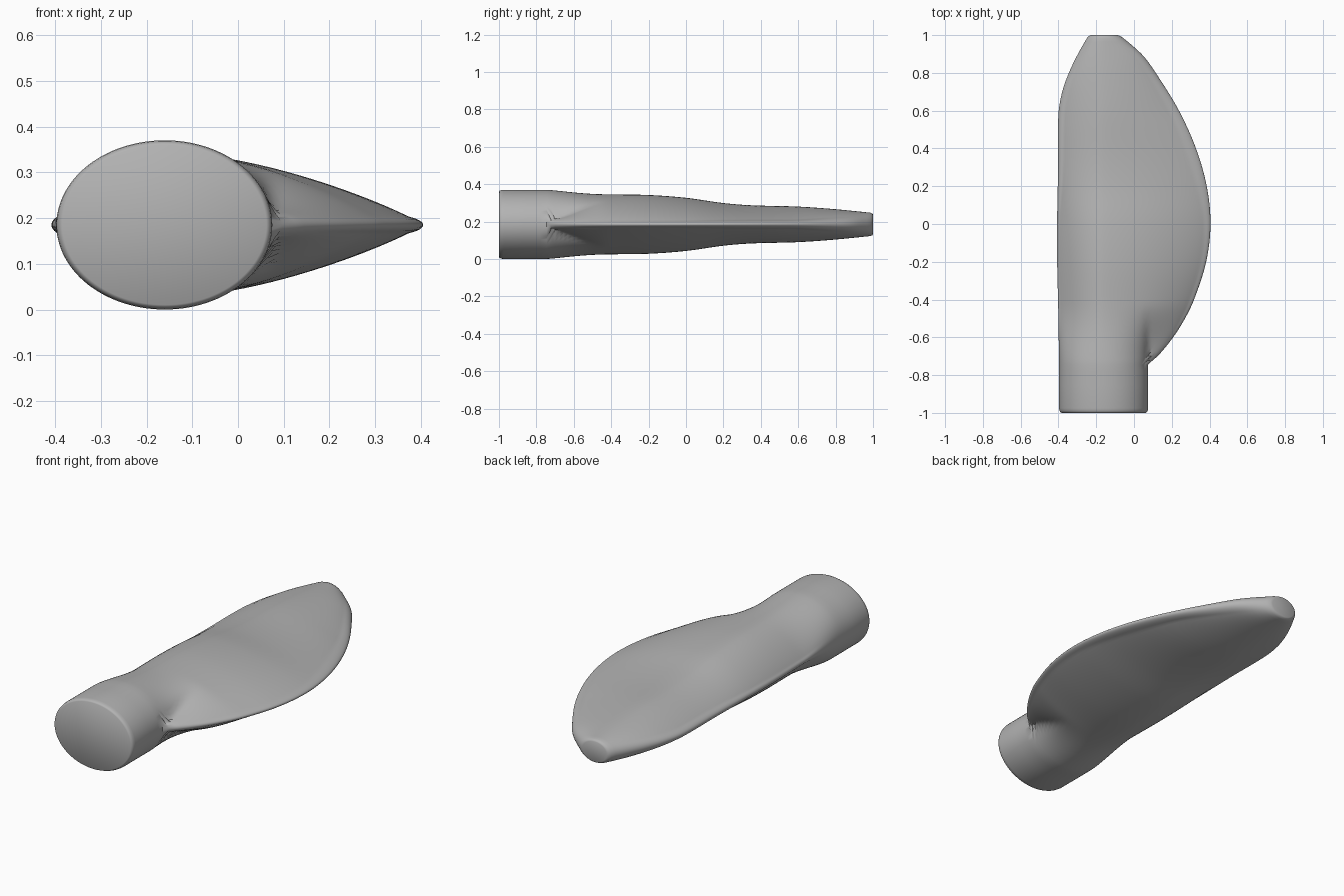
import bpy, bmesh, math

if "Cube" in bpy.data.objects:
    bpy.data.objects.remove(bpy.data.objects["Cube"])

SEG = 112          # points around each section
XP, ZC = -0.16, 0.19   # spine position

# (y, value) curves read along the blade length
TRAIL = [(-.74, .075), (-.7, .125), (-.6, .207), (-.5, .27), (-.4, .318), (-.2, .382), (0, .405),
         (.2, .385), (.4, .328), (.6, .238), (.8, .115), (.9, .04), (1, -.075)]
LEAD = [(-.74, -.397), (-.5, -.4), (-.1, -.408), (.3, -.402), (.58, -.4), (.7, -.38), (.8, -.345),
        (.9, -.297), (1, -.24)]
THICK = [(-.74, .185), (-.5, .163), (-.2, .157), (0, .142), (.2, .114), (.35, .102),
         (.6, .095), (.8, .081), (1, .061)]


def curve(pts, y):
    """Smooth interpolation through the points, constant outside them."""
    if y <= pts[0][0]:
        return pts[0][1]
    if y >= pts[-1][0]:
        return pts[-1][1]
    i = max(k for k in range(len(pts) - 1) if pts[k][0] <= y)

    def slope(k):
        a, b = pts[max(k - 1, 0)], pts[min(k + 1, len(pts) - 1)]
        return (b[1] - a[1]) / (b[0] - a[0])
    (y0, v0), (y1, v1) = pts[i], pts[i + 1]
    d = y1 - y0
    t = (y - y0) / d
    return ((2*t**3 - 3*t*t + 1) * v0 + (t**3 - 2*t*t + t) * d * slope(i)
            + (3*t*t - 2*t**3) * v1 + (t**3 - t*t) * d * slope(i + 1))


def smooth(a, b, y):
    t = min(max((y - a) / (b - a), 0), 1)
    return t * t * (3 - 2 * t)


def section(y, scale=1.0):
    """Round root section blending into a thin-edged blade section."""
    right, left, h = curve(TRAIL, y) - XP, XP - curve(LEAD, y), curve(THICK, y)
    blade = smooth(-.76, -.42, y)
    tip = smooth(.55, 1, y)
    out = []
    for k in range(SEG):
        a = 2 * math.pi * k / SEG
        c, s = math.cos(a), math.sin(a)
        width = right if c > 0 else left
        u = abs(c)
        x = u * width
        core = min(width, .235 if c > 0 else left)
        ellipse = h * math.sqrt(max(0, 1 - (x / core) ** 2))
        rim = .03 * math.sqrt(max(0, 1 - u ** 8))
        root = max(ellipse, rim)
        wing = max(h * max(0, 1 - u ** 1.75) ** .88, rim)
        wing = wing * (1 - tip) + h * abs(s) * tip
        z = root * (1 - blade) + wing * blade
        out.append((XP + math.copysign(x, c) * scale,
                    ZC + math.copysign(z, s) * scale))
    return out


# stations along y, with small rounded rims at both ends
stations = [(-1, -1, .945), (-.996, -1, .972), (-.988, -1, .991), (-.975, -1, 1)]
stations += [(y, y, 1) for y in [-.85, -.78]]
stations += [(-.745 + .0225 * i, -.745 + .0225 * i, 1) for i in range(77)]
stations += [(.985, .985, 1), (.996, .996, .95), (1, 1, .86)]

bm = bmesh.new()
rings = [[bm.verts.new((x, y, z)) for x, z in section(ys, sc)] for y, ys, sc in stations]
for r0, r1 in zip(rings, rings[1:]):
    for k in range(SEG):
        j = (k + 1) % SEG
        bm.faces.new((r0[k], r0[j], r1[j], r1[k]))
bm.faces.new(rings[0])
bm.faces.new(rings[-1])
bmesh.ops.recalc_face_normals(bm, faces=bm.faces)
# rest on the ground
low = min(v.co.z for v in bm.verts)
bmesh.ops.translate(bm, verts=bm.verts, vec=(0, 0, -low))

mesh = bpy.data.meshes.new("blade")
bm.to_mesh(mesh)
bm.free()
mat = bpy.data.materials.new("plain grey")
mat.diffuse_color = (.45, .45, .45, 1)
mat.use_nodes = True
mat.node_tree.nodes["Principled BSDF"].inputs["Base Color"].default_value = mat.diffuse_color
mesh.materials.append(mat)
blade = bpy.data.objects.new("blade", mesh)
bpy.context.collection.objects.link(blade)
bpy.context.view_layer.objects.active = blade
blade.select_set(True)
bpy.ops.object.shade_smooth_by_angle(angle=math.radians(40))
